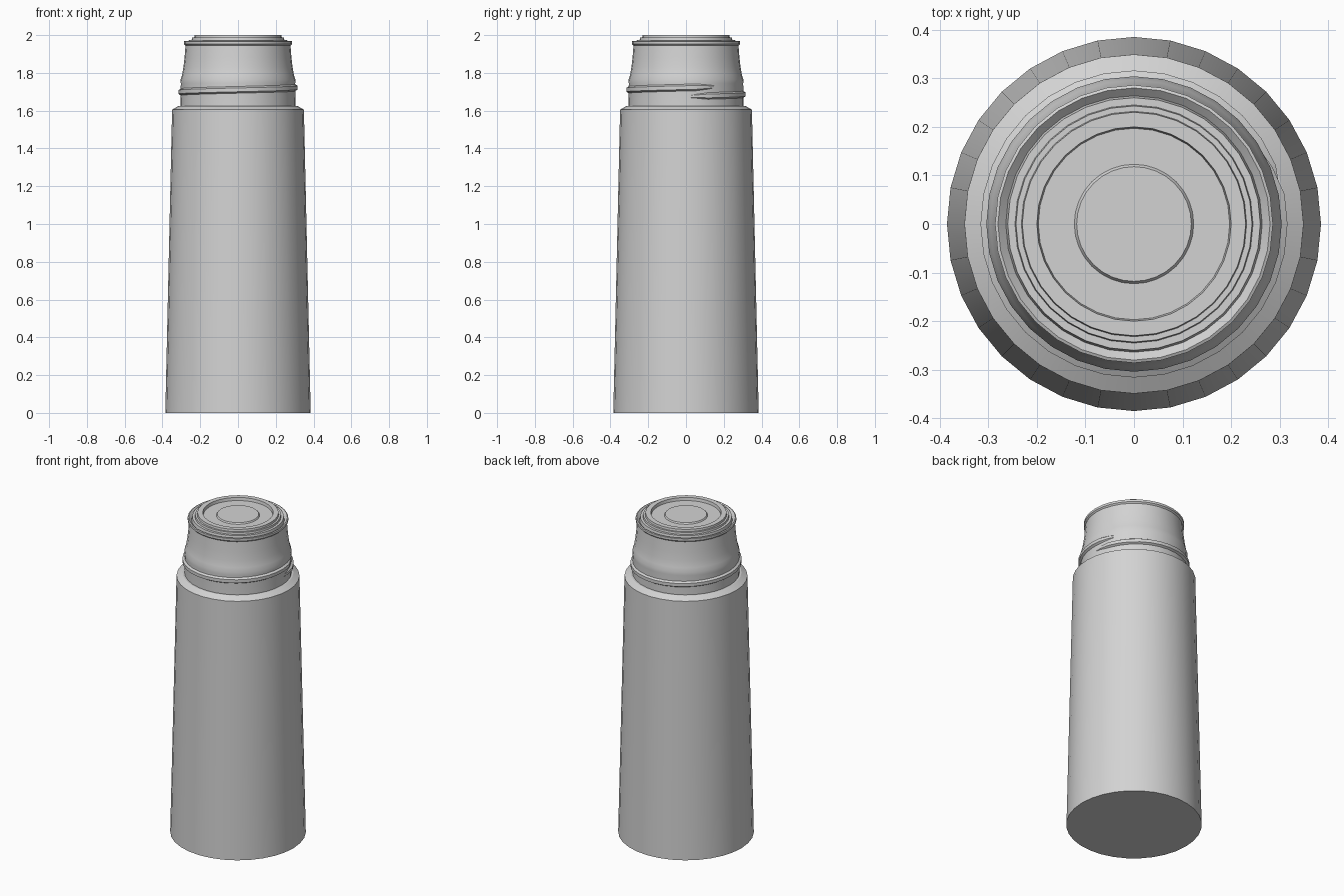
import bpy, bmesh
from math import cos, sin, tau, radians

cube = bpy.data.objects.get("Cube")
if cube:
    bpy.data.objects.remove(cube, do_unlink=True)

SIDES = 32

grey = bpy.data.materials.new("light_grey")
grey.use_nodes = True
colour = (0.65, 0.65, 0.65, 1)
grey.diffuse_color = colour
grey.node_tree.nodes["Principled BSDF"].inputs["Base Color"].default_value = colour


def skin(name, rings, wrap):
    """Join rows of points into a surface; wrap closes each row into a loop."""
    bm = bmesh.new()
    rows = [[bm.verts.new(p) for p in ring] for ring in rings]
    count = len(rows[0])
    for low, high in zip(rows, rows[1:]):
        for i in range(count if wrap else count - 1):
            j = (i + 1) % count
            bm.faces.new((low[i], low[j], high[j], high[i]))
    bmesh.ops.remove_doubles(bm, verts=bm.verts, dist=1e-5)
    mesh = bpy.data.meshes.new(name)
    bm.to_mesh(mesh)
    bm.free()
    mesh.materials.append(grey)
    obj = bpy.data.objects.new(name, mesh)
    bpy.context.collection.objects.link(obj)
    bpy.ops.object.select_all(action="DESELECT")
    obj.select_set(True)
    bpy.context.view_layer.objects.active = obj
    bpy.ops.object.shade_smooth_by_angle(angle=radians(30))
    return obj


def around(r, z, step):
    a = tau * step / SIDES
    return (r * cos(a), r * sin(a), z)


def lathe(name, profile):
    skin(name, [[around(r, z, i) for i in range(SIDES)] for r, z in profile], True)


# Tapered body with flat base and sloped shoulder
lathe("body", [(0, 0), (0.385, 0), (0.349, 1.605), (0.315, 1.625), (0.304, 1.625)])

# Neck with a flared collar, waisted wall and small rolled lip
lathe("neck", [(0.304, 1.625), (0.303, 1.745), (0.304, 1.765), (0.296, 1.79),
               (0.289, 1.83), (0.283, 1.88), (0.278, 1.945), (0.286, 1.953),
               (0.286, 1.967), (0.28, 1.97), (0.264, 1.955)])

# Stepped stopper with recessed top and raised central button
lathe("stopper", [(0.264, 1.955), (0.26, 1.975), (0.245, 1.975), (0.243, 1.987),
                  (0.232, 1.987), (0.23, 2.0), (0.2, 2.0), (0.197, 1.982),
                  (0.123, 1.982), (0.118, 1.99), (0, 1.99)])

# Single-turn screw thread, fading into the neck at both ends
turns = SIDES + 3
section = [(0, -0.02), (1, -0.01), (1, 0.01), (0, 0.02)]
rings = []
for out, dz in section:
    row = []
    for s in range(turns + 1):
        fade = min(1, s / 2, (turns - s) / 2)
        z = 1.675 + 0.047 * s / SIDES
        row.append(around(0.3 + 0.016 * out * fade, z + dz * (0.4 + 0.6 * fade), s))
    rings.append(row)
skin("screw_thread", rings, False)
